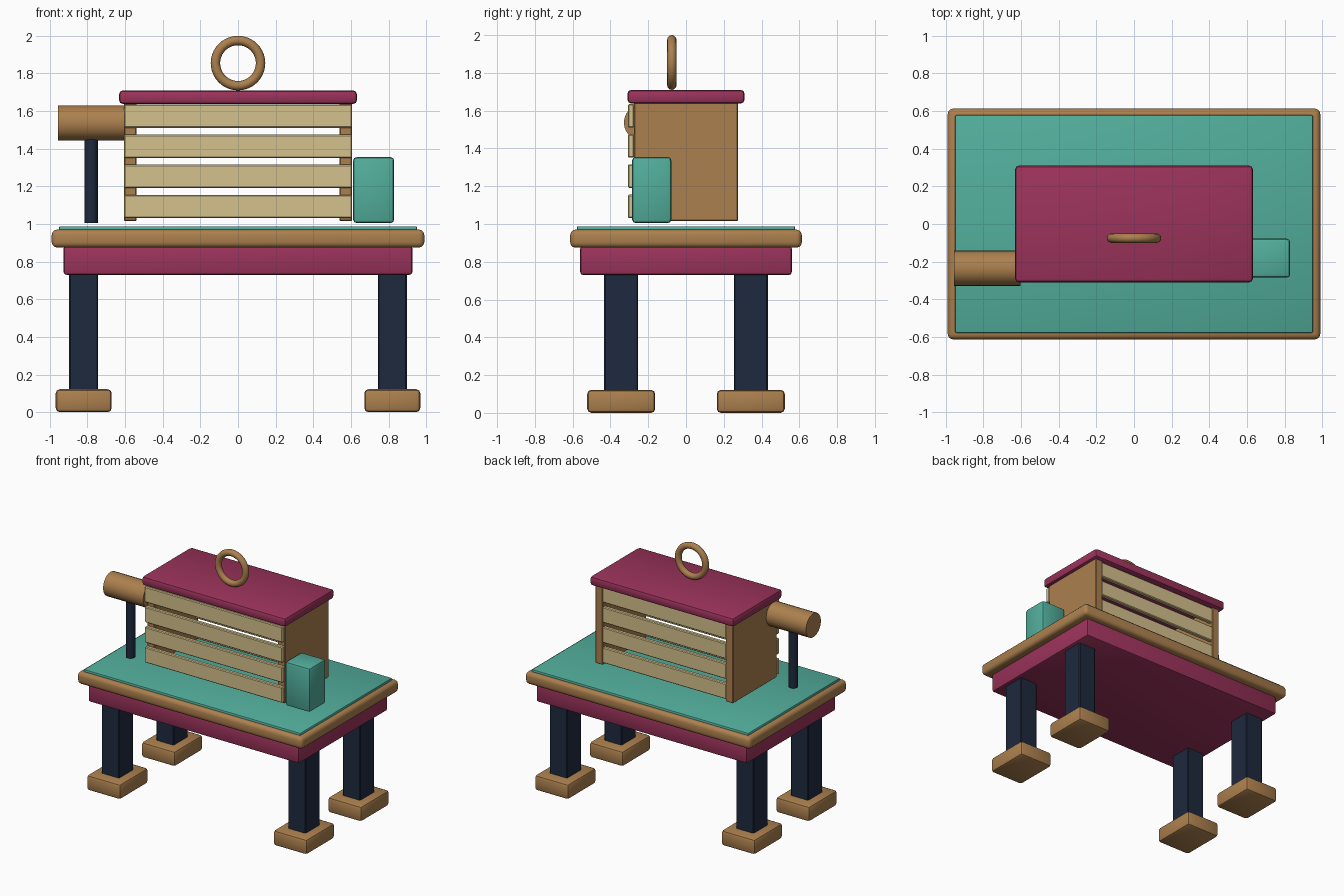
import bpy
from math import pi, radians

if "Cube" in bpy.data.objects:
    bpy.data.objects.remove(bpy.data.objects["Cube"])


def mat(name, r, g, b):
    m = bpy.data.materials.new(name)
    lin = [((c / 255 + 0.055) / 1.055) ** 2.4 for c in (r, g, b)]
    m.diffuse_color = (*lin, 1)
    m.use_nodes = True
    m.node_tree.nodes["Principled BSDF"].inputs["Base Color"].default_value = m.diffuse_color
    return m


WOOD = mat("wood", 172, 128, 78)
TEAL = mat("teal", 82, 174, 156)
WINE = mat("wine", 156, 51, 91)
NAVY = mat("navy", 30, 41, 62)
CREAM = mat("cream", 213, 193, 140)


def finish(ob, name, material):
    ob.name = name
    ob.data.materials.append(material)
    bpy.ops.object.shade_smooth_by_angle(angle=radians(35))


def box(name, material, x, y, z, bevel=0.0, segments=2):
    """Box from (min, max) ranges on each axis, with rounded edges."""
    bpy.ops.mesh.primitive_cube_add(size=1, location=[sum(r) / 2 for r in (x, y, z)])
    ob = bpy.context.object
    ob.scale = [r[1] - r[0] for r in (x, y, z)]
    bpy.ops.object.transform_apply(location=False, rotation=False, scale=True)
    if bevel:
        mod = ob.modifiers.new("bevel", "BEVEL")
        mod.width, mod.segments = bevel, segments
        bpy.ops.object.modifier_apply(modifier=mod.name)
    finish(ob, name, material)


def cylinder(name, material, radius, depth, loc, rot=(0, 0, 0), verts=24):
    bpy.ops.mesh.primitive_cylinder_add(vertices=verts, radius=radius, depth=depth,
                                        location=loc, rotation=rot)
    finish(bpy.context.object, name, material)


def around(c, half):
    return (c - half, c + half)


# Four legs on block feet
for sx, side in ((-1, "left"), (1, "right")):
    for sy, end in ((-1, "front"), (1, "back")):
        x, y = 0.82 * sx, 0.343 * sy
        box(f"{end}_{side}_foot", WOOD, around(x, 0.149), around(y, 0.18), (0, 0.122), 0.022)
        box(f"{end}_{side}_leg", NAVY, around(x, 0.077), around(y, 0.09), (0.11, 0.74), 0.006, 1)

# Table apron, top and surface mat
box("apron", WINE, (-0.927, 0.927), (-0.56, 0.56), (0.73, 0.885), 0.015)
box("table_top", WOOD, (-0.99, 0.99), (-0.613, 0.613), (0.875, 0.97), 0.028, 3)
box("table_mat", TEAL, (-0.952, 0.952), (-0.578, 0.578), (0.955, 0.988), 0.008)

# Crate end panels
for sx, side in ((-1, "left"), (1, "right")):
    box(f"{side}_crate_panel", WOOD, around(0.573 * sx, 0.033), (-0.275, 0.275),
        (1.015, 1.65), 0.005, 1)

# Crate slats: lapped over the panels in front, set between them at the back
for i in range(4):
    z = around(1.093 + 0.16 * i, 0.062)
    box(f"front_slat_{i + 1}", CREAM, (-0.606, 0.606), (-0.308, -0.274), z, 0.006, 1)
    box(f"back_slat_{i + 1}", CREAM, (-0.545, 0.545), (0.238, 0.272), z, 0.006, 1)

# Lid and carrying ring
box("crate_lid", WINE, (-0.632, 0.632), (-0.31, 0.31), (1.638, 1.71), 0.02)
bpy.ops.mesh.primitive_torus_add(major_radius=0.12, minor_radius=0.025, major_segments=40,
                                 minor_segments=12, location=(0, -0.075, 1.855),
                                 rotation=(pi / 2, 0, 0))
finish(bpy.context.object, "lid_ring", WOOD)

# Side barrel on a thin post
cylinder("side_barrel", WOOD, 0.094, 0.352, (-0.78, -0.235, 1.537), (0, pi / 2, 0))
cylinder("barrel_post", NAVY, 0.035, 0.47, (-0.78, -0.235, 1.24))

# Small box beside the crate
box("side_box", TEAL, (0.612, 0.83), (-0.285, -0.078), (1.005, 1.355), 0.018)
